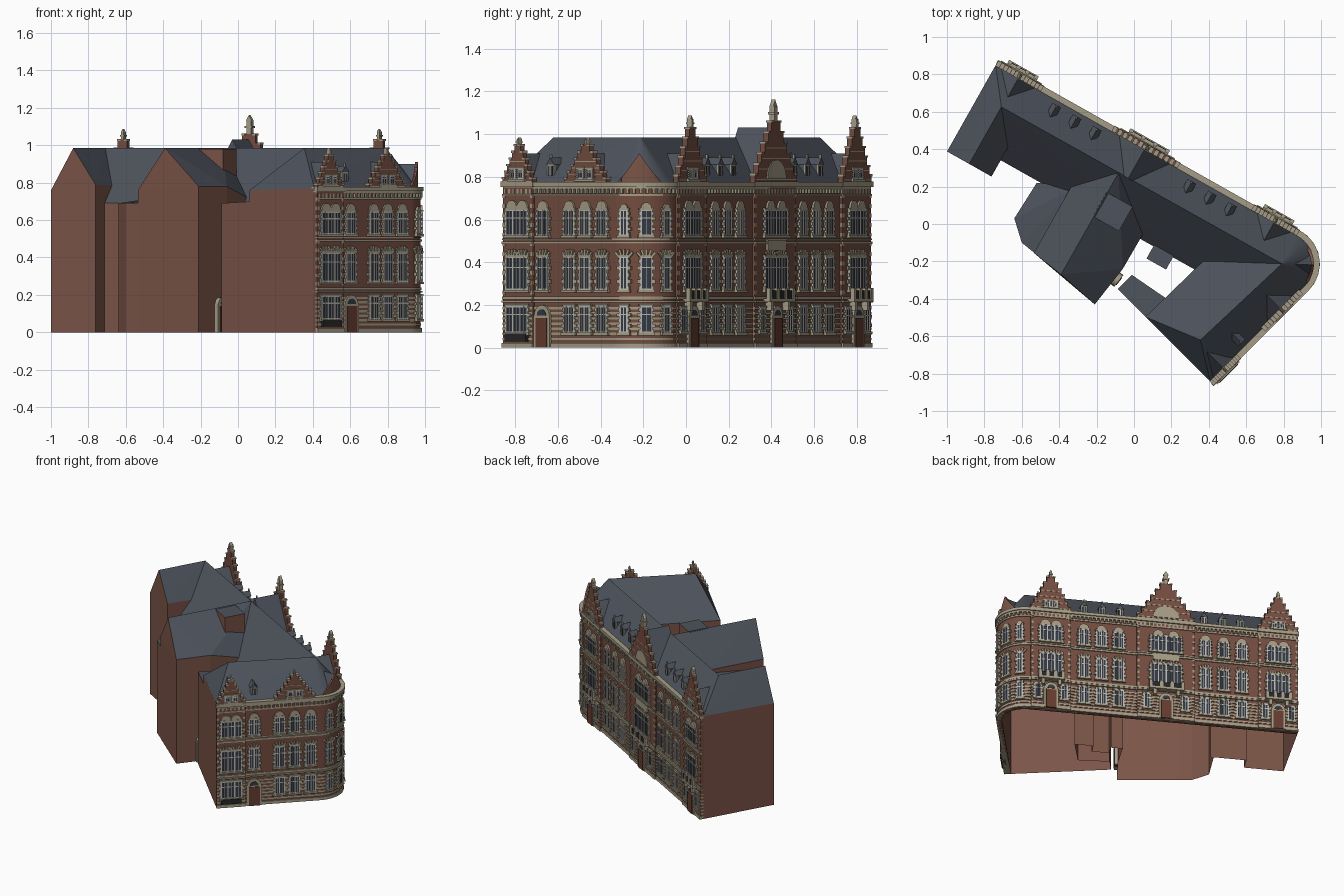
import bpy, bmesh, math
from mathutils import Vector, Matrix

if "Cube" in bpy.data.objects:
    bpy.data.objects.remove(bpy.data.objects["Cube"])

def material(name, *rgb):
    m = bpy.data.materials.new(name)
    m.use_nodes = True
    m.diffuse_color = (*rgb, 1)
    m.node_tree.nodes["Principled BSDF"].inputs["Base Color"].default_value = (*rgb, 1)
    return m

WALL = material("plain brick", .2, .09, .064)
RED = material("facade brick", .175, .074, .051)
SLATE = material("slate", .075, .086, .107)
STONE = material("sandstone", .38, .335, .24)
GLASS = material("dark glass", .035, .042, .058)
PALE = material("pale frame", .5, .49, .45)
WOOD = material("door wood", .13, .045, .028)
IRON = material("black iron", .02, .02, .022)

# Street line: front facade, round corner, long rear facade
K, TAN, R = Vector((1.077, -.174)), .23, .175
E, SLOPE = Vector((math.sqrt(.5), math.sqrt(.5))), math.radians(29.4)
D = Vector((math.cos(SLOPE), -math.sin(SLOPE)))
E_OUT, D_OUT = Vector((E.y, -E.x)), Vector((-D.y, D.x))
LF, LB, LA = .716, 1.855, R * (math.radians(135) - SLOPE)
TOTAL = LF + LA + LB
S, A = K - E * (LF + TAN), K - D * (LB + TAN)
CENTRE = K - E * TAN - E_OUT * R

def at(s):
    """Frame on the street line: x along, y inward, z up."""
    if s <= LF:
        out, p = E_OUT, S + E * s
    elif s < LF + LA:
        a = (s - LF) / R - math.pi / 4
        out = Vector((math.cos(a), math.sin(a)))
        p = CENTRE + out * R
    else:
        out, p = D_OUT, A + D * (TOTAL - s)
    return Matrix(((-out.y, -out.x, 0, p.x), (out.x, -out.y, 0, p.y), (0, 0, 1, 0), (0, 0, 0, 1)))

def corner(deg):
    return at(LF + R * math.radians(deg + 45))

def rear(u, w, z):
    return (*(A + D * u - D_OUT * w), z)

def front(v, q, z):
    return (*(S + E * v - E_OUT * q), z)

def shift(m, x, out, z=0):
    return m @ Matrix.Translation((x, -out, z))

parts = {}

def part(name, mat):
    return parts.setdefault(name, (bmesh.new(), mat))[0]

def prism(name, mat, m, pts, o0, o1):
    bm = part(name, mat)
    back, face = [[bm.verts.new(m @ Vector((x, -o, z))) for x, z in pts] for o in (o0, o1)]
    bm.faces.new(back)
    bm.faces.new(face[::-1])
    for i in range(len(pts)):
        bm.faces.new((back[i - 1], back[i], face[i], face[i - 1]))

def box(name, mat, m, x, w, o0, o1, z0, z1):
    a, b = x - w / 2, x + w / 2
    prism(name, mat, m, [(a, z0), (b, z0), (b, z1), (a, z1)], o0, o1)

def half_disc(name, mat, m, x, z, r, o1):
    arc = [i * math.pi / 10 for i in range(11)]
    prism(name, mat, m, [(x + r * math.cos(a), z + r * math.sin(a)) for a in arc], 0, o1)

def band(name, mat, z0, z1, out):
    bm = part(name, mat)
    rings = [[bm.verts.new(at(s) @ Vector((0, -o, z))) for o, z in
              ((-.02, z0), (out, z0), (out, z1), (-.02, z1))]
             for s in [0] + [LF + LA * i / 16 for i in range(17)] + [TOTAL]]
    for p, q in zip(rings, rings[1:]):
        for i in range(4):
            bm.faces.new((p[i - 1], p[i], q[i], q[i - 1]))
    bm.faces.new(rings[0])
    bm.faces.new(rings[-1])

def add_object(name, bm, *mats):
    mesh = bpy.data.meshes.new(name)
    bm.to_mesh(mesh)
    bm.free()
    for mat in mats:
        mesh.materials.append(mat)
    obj = bpy.data.objects.new(name, mesh)
    bpy.context.collection.objects.link(obj)
    return obj

def block(eaves, ridge=(), floor=0):
    """Walls and roof of one volume as a convex solid."""
    bm = bmesh.new()
    pts = list(eaves) + list(ridge) + [(x, y, floor) for x, y, z in eaves]
    res = bmesh.ops.convex_hull(bm, input=[bm.verts.new(p) for p in pts])
    loose = {v for v in res["geom_interior"] + res["geom_unused"] if isinstance(v, bmesh.types.BMVert)}
    bmesh.ops.delete(bm, geom=list(loose), context='VERTS')
    bmesh.ops.recalc_face_normals(bm, faces=bm.faces)
    return add_object("volume", bm)

# Main volumes: range, end block, front wing, corner, rear wing, lean-to, annexes
EAVE, TOP = .77, .985
apex = (*CENTRE, TOP)
blocks = [
    block([rear(0, 0, EAVE), rear(LB, 0, EAVE), rear(LB, .2, EAVE), rear(1.55, .43, .69), rear(.1, .43, .69)],
          [rear(.136, .18, TOP), apex]),
    block([rear(0, 0, EAVE), rear(0, .53, .76), rear(.273, .53, .79), rear(.273, 0, EAVE)],
          [rear(.136, .18, TOP), rear(.136, .53, TOP)]),
    block([front(0, 0, EAVE), front(LF, 0, EAVE), front(LF, .2, EAVE), front(.6, .48, .76), front(0, .49, .76)],
          [front(.12, .195, TOP), apex]),
    block([tuple(at(LF + LA * i / 16) @ Vector((0, 0, EAVE))) for i in range(17)] + [(*CENTRE, EAVE)], [apex]),
    block([(-.535, -.155, .76), (-.21, -.43, .78), (-.06, -.24, .78), (.05, -.05, .72), (-.33, .21, .76)],
          [(-.39, -.27, TOP), rear(.855, .18, TOP)]),
    block([(-.64, .03, .69), (-.6, -.1, .69), (-.52, -.165, .69), (-.3, .2, .74), (-.52, .22, .69)]),
    block([front(0, .47, .7), front(0, .7, .69), front(.107, .7, .69), front(.15, .47, .7)]),
    block([rear(u, w, .7) for u, w in ((1.21, .4), (1.21, .505), (1.33, .505), (1.33, .4))]),
    block([rear(u, w, .98) for u, w in ((.85, .3), (.85, .45), (1.01, .45), (1.01, .3))], floor=.6)]
# Union into one shell without a floor; upward faces are slate
for other in blocks[1:]:
    mod = blocks[0].modifiers.new("union", 'BOOLEAN')
    mod.operation, mod.solver, mod.object = 'UNION', 'EXACT', other
bpy.context.view_layer.update()
shell = bmesh.new()
shell.from_object(blocks[0], bpy.context.evaluated_depsgraph_get())
for obj in blocks:
    bpy.data.objects.remove(obj)
bmesh.ops.delete(shell, geom=[f for f in shell.faces if f.normal.z < -.5], context='FACES')
for f in shell.faces:
    f.material_index = 1 if f.normal.z > .15 else 0
add_object("walls_and_roofs", shell, WALL, SLATE)

# Facade skin, horizontal bands and cornice
bands = [(.035 + .024 * i, .046 + .024 * i, .014) for i in range(7)] + [
    (0, .022, .018), (.212, .222, .02), (.226, .24, .016), (.485, .497, .018), (.503, .51, .015), (.71, .72, .016)]
band("facade_skin", RED, 0, .75, .01)
for b in bands:
    band("stone_bands", STONE, *b)
band("cornice", STONE, .742, .755, .02)
band("cornice", STONE, .755, .776, .027)
for i in range(int(TOTAL / .028)):
    box("cornice_brackets", STONE, at(.014 + i * .028), 0, .012, 0, .022, .722, .742)

def window(m, x, z0, z1, w, n, head):
    h, heads = z1 - z0, max(1, round(w / .085))
    box("window_glass", GLASS, m, x, w, 0, .017, z0, z1)
    for i in range(2 * n + 1):
        box("window_frames", PALE, m, x - w / 2 + i * w / (2 * n), .003 if i % 2 else .008, 0, .021, z0, z1)
    for z in (z0, z0 + h * .66, z1 - .006):
        box("window_frames", PALE, m, x, w, 0, .02, z, z + .006)
    box("window_sills", STONE, m, x, w + .03, 0, .026, z0 - .012, z0)
    for k in range(5):
        qw = .018 if k % 2 else .011
        for side in (-1, 1):
            box("window_quoins", STONE, m, x + side * (w + qw) / 2, qw, 0, .02, z0 + h * k / 5, z0 + h * (k + .6) / 5)
    box("window_heads", STONE, m, x, w + .02, 0, .022, z1, z1 + .01)
    for cx in [x + w * ((i + .5) / heads - .5) for i in range(heads)]:
        if head == "arch":
            half_disc("window_arches", STONE, m, cx, z1 + .01, min(w / heads, .07) / 2, .02)
        elif head == "fan":
            for a in range(-2, 3):
                ray = shift(m, cx, 0, z1 - .03) @ Matrix.Rotation(math.radians(a * 20), 4, 'Y')
                box("window_fans", STONE, ray, 0, .011, 0, .02, .035, .068)

def door(m, w, h):
    box("door_surrounds", STONE, m, 0, w + .03, 0, .024, 0, h)
    half_disc("door_surrounds", STONE, m, 0, h, w / 2 + .012, .024)
    box("doors", WOOD, m, 0, w, 0, .028, 0, h - .01)
    half_disc("door_fanlights", GLASS, m, 0, h, w / 2 - .008, .027)

def column(m, w, n, ground=True):
    for z0, z1, head in [(.07, .195, "flat"), (.27, .425, "fan"), (.525, .645, "arch")][0 if ground else 1:]:
        window(m, 0, z0, z1, w, n, head)

# Regular window columns
for s in [TOTAL - u for u in (.39, .515, .64, 1.24, 1.36, 1.48)] + [.26, .435, .54, .65]:
    column(at(s), .066, 2, ground=s != .26)
door(at(.26), .075, .15)
for deg in (-24, 8, 40):
    column(corner(deg), .05 if deg == 8 else .036, 1)

def gable(m, w, z1, size, steps=6):
    h = (z1 - .765) / steps
    for i in range(steps):
        sw, z = w * (1 - i / (steps + .3)), .765 + i * h
        box("stepped_gables", RED, m, 0, sw, -.012, .014, z, z + h)
        for side in (-1, 1):
            box("gable_copings", STONE, m, side * (sw / 2 - .008), .02, -.014, .018, z + h - .007, z + h + .003)
        if i < steps - 2:
            box("gable_stripes", STONE, m, 0, sw - .01, 0, .016, z + h * .4, z + h * .52)
    # Finial, and a small roof running back
    box("gable_finials", STONE, m, 0, size * .4, -.012, .015, z1, z1 + size)
    box("gable_finials", STONE, m, 0, size * .6, -.016, .018, z1 + size * .45, z1 + size * .6)
    prism("gable_finials", STONE, m, [(-size * .25, z1 + size), (size * .25, z1 + size), (0, z1 + size * 1.4)], -.01, .01)
    top = z1 - .03 if w > .3 else .91
    prism("gable_roofs", SLATE, m, [(-w * .4, .765), (w * .4, .765), (0, top)], -.19, -.01)

def bay(s, w, ww, n, z1, size, kind):
    m = shift(at(s), 0, .01)
    box("gable_bays", RED, m, 0, w, -.01, .01, 0, .75)
    for z0, z2, o in bands:
        box("bay_bands", STONE, m, 0, w, 0, o, z0, z2)
    box("bay_cornices", STONE, m, 0, w + .01, 0, .02, .752, .777)
    column(m, ww, n, ground=kind == "window")
    gable(m, w, z1, size)
    if kind == "window":
        box("window_railings", IRON, m, 0, ww, 0, .03, .03, .066)
    else:
        # Entrance and a balcony above
        door(m, .07, .15)
        box("balcony_slabs", STONE, m, 0, ww + .03, 0, .05, .215, .23)
        box("balcony_rails", IRON, m, 0, ww + .02, .04, .044, .23, .268)
        for i in range(4):
            box("balcony_piers", STONE, m, (ww + .01) * (i / 3 - .5), .022, .03, .05, .23, .28)
    if kind == "grand":
        box("stone_panel", STONE, m, 0, ww - .03, 0, .021, .455, .503)
        half_disc("gable_tympanum", STONE, m, 0, .79, .09, .02)
    for side in (-1, 1):
        for i in range(11):
            box("bay_quoins", STONE, m, side * (w / 2 - .009), .018, 0, .013, .25 + i * .045, .268 + i * .045)
        if kind != "window":
            window(m, side * w * .33, .075, .185, .04, 1, "flat")
            box("balcony_consoles", STONE, m, side * ww * .38, .022, 0, .042, .175, .215)
        if kind != "grand":
            window(m, side * .026, .79, .835, .032, 1, "flat")

bay(TOTAL - .14, .275, .15, 3, 1.03, .04, "door")
bay(TOTAL - .915, .4, .21, 4, 1.06, .072, "grand")
bay(TOTAL - 1.71, .275, .15, 3, 1.03, .04, "door")
bay(.1, .2, .14, 3, .95, .025, "window")
gable(at(.54), .28, .95, .025)
for side in (-1, 1):
    window(at(.54), side * .03, .79, .835, .036, 1, "flat")

# Dormers
for s in [TOTAL - u for u in (.39, .515, .64, 1.22, 1.345, 1.47)] + [.265]:
    m = shift(at(s), 0, -.035)
    box("dormer_cheeks", SLATE, m, 0, .042, -.07, 0, .78, .86)
    box("dormer_faces", STONE, m, 0, .046, -.004, .004, .78, .86)
    box("dormer_glass", GLASS, m, 0, .03, 0, .006, .8, .85)
    box("dormer_bars", PALE, m, 0, .004, 0, .008, .8, .85)
    prism("dormer_roofs", SLATE, m, [(-.026, .858), (.026, .858), (0, .89)], -.09, .008)
    box("dormer_finials", STONE, m, 0, .008, -.004, .006, .88, .905)

# Curved brick crest over the round corner
for deg in range(-44, 43, 3):
    a, b = [.765 + .145 * max(0, 1 - abs(t + 2) / 42) ** 1.3 for t in (deg, deg + 3)]
    prism("corner_crest", WALL, corner(deg + 1.5), [(-.005, .76), (.005, .76), (.005, b), (-.005, a)], -.02, -.004)
prism("crest_roof", SLATE, corner(-2), [(-.06, .77), (.06, .77), (0, .9)], -.14, -.02)

# Courtyard entrance on the rear wing
door(Matrix.Translation((-.1, -.29, 0)) @ Matrix.Rotation(math.atan2(.19, .15), 4, 'Z'), .05, .15)

for name, (bm, mat) in parts.items():
    bmesh.ops.recalc_face_normals(bm, faces=bm.faces)
    add_object(name, bm, mat)
